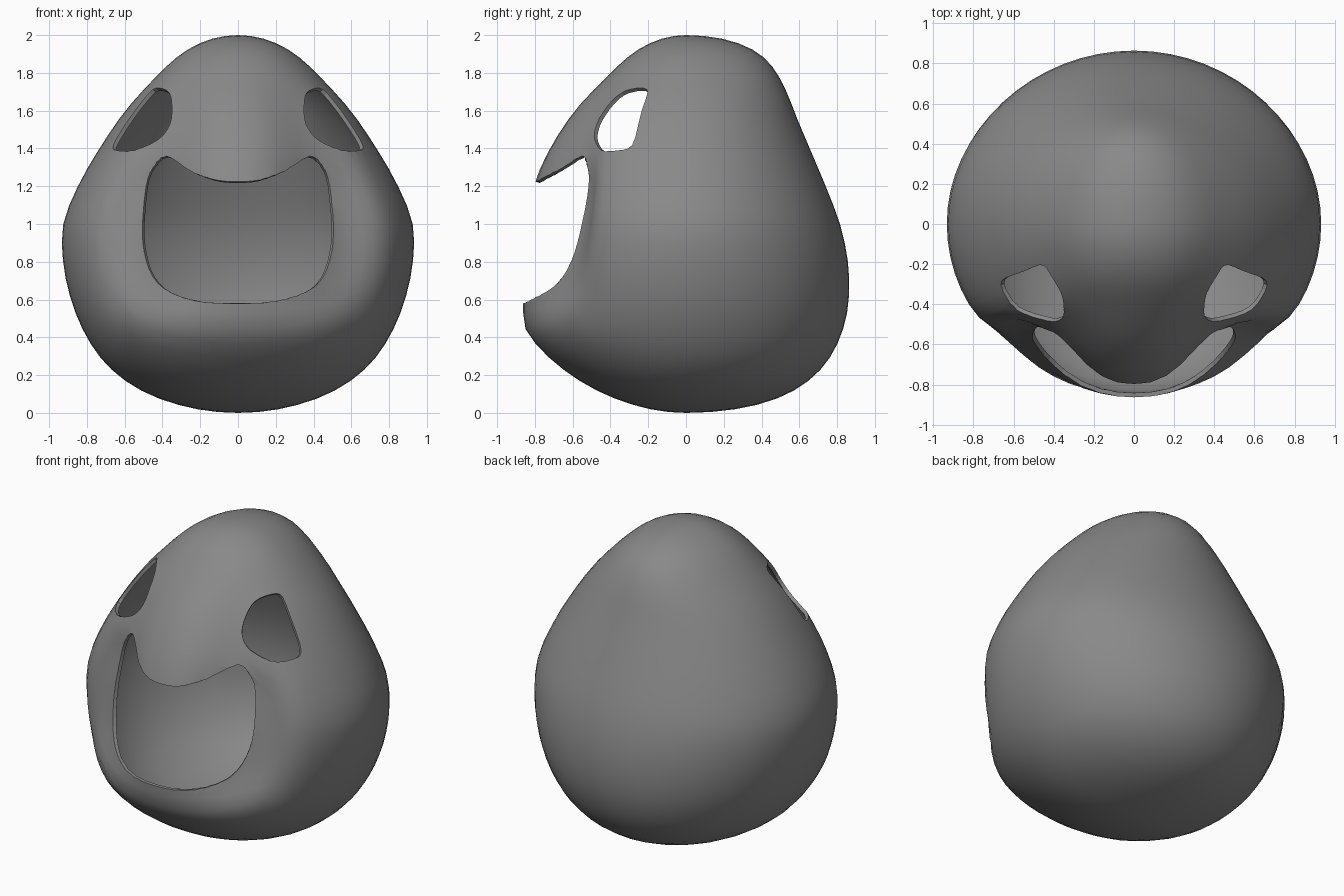
import bpy, bmesh, math
from mathutils import Vector

if "Cube" in bpy.data.objects:
    bpy.data.objects.remove(bpy.data.objects["Cube"])

grey = bpy.data.materials.new("mid grey")
grey.use_nodes = True
grey.diffuse_color = (0.25, 0.25, 0.25, 1)
grey.node_tree.nodes["Principled BSDF"].inputs["Base Color"].default_value = grey.diffuse_color

# Radius factors against height, relative to a unit sphere
SIDE = [(0, 1.1), (.1, 1.09), (.2, 1.06), (.4, 1), (.6, .965), (.8, .945), (1, .925),
        (1.2, .865), (1.4, .8), (1.6, .745), (1.8, .69), (2, .7)]
FRONT = [(0, .95), (.12, 1), (.35, 1.03), (.45, 1.02), (.58, .95), (.8, .88), (1, .84),
         (1.22, .82), (1.4, .785), (1.6, .735), (1.8, .665), (2, .66)]
BACK = [(0, 1.35), (.15, 1.18), (.35, 1.045), (.6, .94), (.8, .875), (1, .815), (1.2, .755),
        (1.4, .715), (1.6, .715), (1.8, .8), (2, 1)]
# Depth of the hollows between snout and cheeks
DENT = [(0, 0), (.5, 0), (.7, .1), (.9, .145), (1.2, .15), (1.36, .09), (1.53, .06), (1.8, 0), (2, 0)]


def lookup(table, z):
    """Smooth interpolation through the table."""
    def slope(i):
        a, b = table[max(i - 1, 0)], table[min(i + 1, len(table) - 1)]
        return (b[1] - a[1]) / (b[0] - a[0])
    i = max(k for k in range(len(table) - 1) if k == 0 or table[k][0] <= z)
    (z0, v0), (z1, v1) = table[i], table[i + 1]
    h = z1 - z0
    t = (z - z0) / h
    ease = t * t * (3 - 2 * t)
    return (v0 + (v1 - v0) * ease
            + h * t * (1 - t) * (slope(i) * (1 - t) - slope(i + 1) * t))


def body_point(angle, z):
    """Point on the body; angle 0 is the front, positive towards +x."""
    z = min(max(z, 0), 2)
    s = math.sqrt(z * (2 - z))
    x = s * math.sin(angle) * lookup(SIDE, z)
    c = math.cos(angle)
    y = -s * c * lookup(FRONT if c > 0 else BACK, z)
    reach = math.radians(66)
    if abs(angle) < reach:
        y += lookup(DENT, z) * math.sin(math.pi * abs(angle) / reach) ** 3
    return Vector((x, y, z))


def front_point(x, z):
    """Front surface position and outward normal at x, z."""
    s = math.sqrt(z * (2 - z))
    a = math.asin(max(-1, min(1, x / (s * lookup(SIDE, z)))))
    e = .04
    n = (body_point(a + e, z) - body_point(a - e, z)).cross(
        body_point(a, z + e) - body_point(a, z - e))
    return body_point(a, z), n.normalized()


def smooth_loop(pts, steps=3):
    """Closed curve through the points."""
    out, k = [], len(pts)
    for i in range(k):
        a, b, c, d = (Vector(pts[(i + j) % k]) for j in (-1, 0, 1, 2))
        for t in (j / steps for j in range(steps)):
            out.append(.5 * (2 * b + (c - a) * t + (2 * a - 5 * b + 4 * c - d) * t * t
                             + (3 * b - a - 3 * c + d) * t ** 3))
    return out


def add_object(name, bm):
    mesh = bpy.data.meshes.new(name)
    bm.to_mesh(mesh)
    bm.free()
    mesh.materials.append(grey)
    ob = bpy.data.objects.new(name, mesh)
    bpy.context.collection.objects.link(ob)
    return ob


def add_cutter(name, outline, out_tip, in_tip):
    """Solid whose walls follow the surface normal along the outline."""
    bm = bmesh.new()
    outer, inner = [], []
    for x, z in smooth_loop(outline):
        p, n = front_point(x, z)
        outer.append(bm.verts.new(p + n * .12))
        inner.append(bm.verts.new(p - n * .08))
    tip_o, tip_i = bm.verts.new(out_tip), bm.verts.new(in_tip)
    for i in range(len(outer)):
        j = (i + 1) % len(outer)
        bm.faces.new((outer[i], outer[j], inner[j], inner[i]))
        bm.faces.new((outer[j], outer[i], tip_o))
        bm.faces.new((inner[i], inner[j], tip_i))
    bmesh.ops.recalc_face_normals(bm, faces=bm.faces)
    ob = add_object(name, bm)
    ob.hide_render = True
    ob.hide_set(True)
    ob.display_type = 'WIRE'
    return ob


# Body: a gridded cube rounded onto the egg shape
bm = bmesh.new()
bmesh.ops.create_cube(bm, size=2)
bmesh.ops.subdivide_edges(bm, edges=bm.edges[:], cuts=15, use_grid_fill=True)
for v in bm.verts:
    d = Vector([math.tan(c * math.pi / 4) for c in v.co]).normalized()
    v.co = body_point(math.atan2(d.x, -d.y), 1 + d.z)
bmesh.ops.recalc_face_normals(bm, faces=bm.faces)
for f in bm.faces:
    f.smooth = True
shell = add_object("hollow_head_shell", bm)
wall = shell.modifiers.new("wall", 'SOLIDIFY')
wall.thickness = .022
wall.offset = -1

# Mouth and eye openings
half = [(.12, 1.235), (.25, 1.28), (.38, 1.36), (.45, 1.3), (.485, 1.2), (.505, 1.0),
        (.495, .85), (.45, .72), (.36, .64), (.2, .59)]
mouth = [(0, 1.225)] + half + [(0, .58)] + [(-x, z) for x, z in reversed(half)]
cutters = [add_cutter("mouth_cutter", mouth, (0, -1.3, .9), (0, -.2, .9))]
eye = [(.365, 1.695), (.42, 1.72), (.47, 1.695), (.575, 1.56), (.66, 1.42), (.64, 1.39),
       (.55, 1.39), (.42, 1.45), (.36, 1.53), (.35, 1.62)]
for side, name in ((1, "left_eye_cutter"), (-1, "right_eye_cutter")):
    p, n = front_point(side * .49, 1.54)
    cutters.append(add_cutter(name, [(side * x, z) for x, z in eye], p + n * .2, p - n * .2))
for c in cutters:
    cut = shell.modifiers.new(c.name, 'BOOLEAN')
    cut.operation = 'DIFFERENCE'
    cut.solver = 'EXACT'
    cut.object = c
